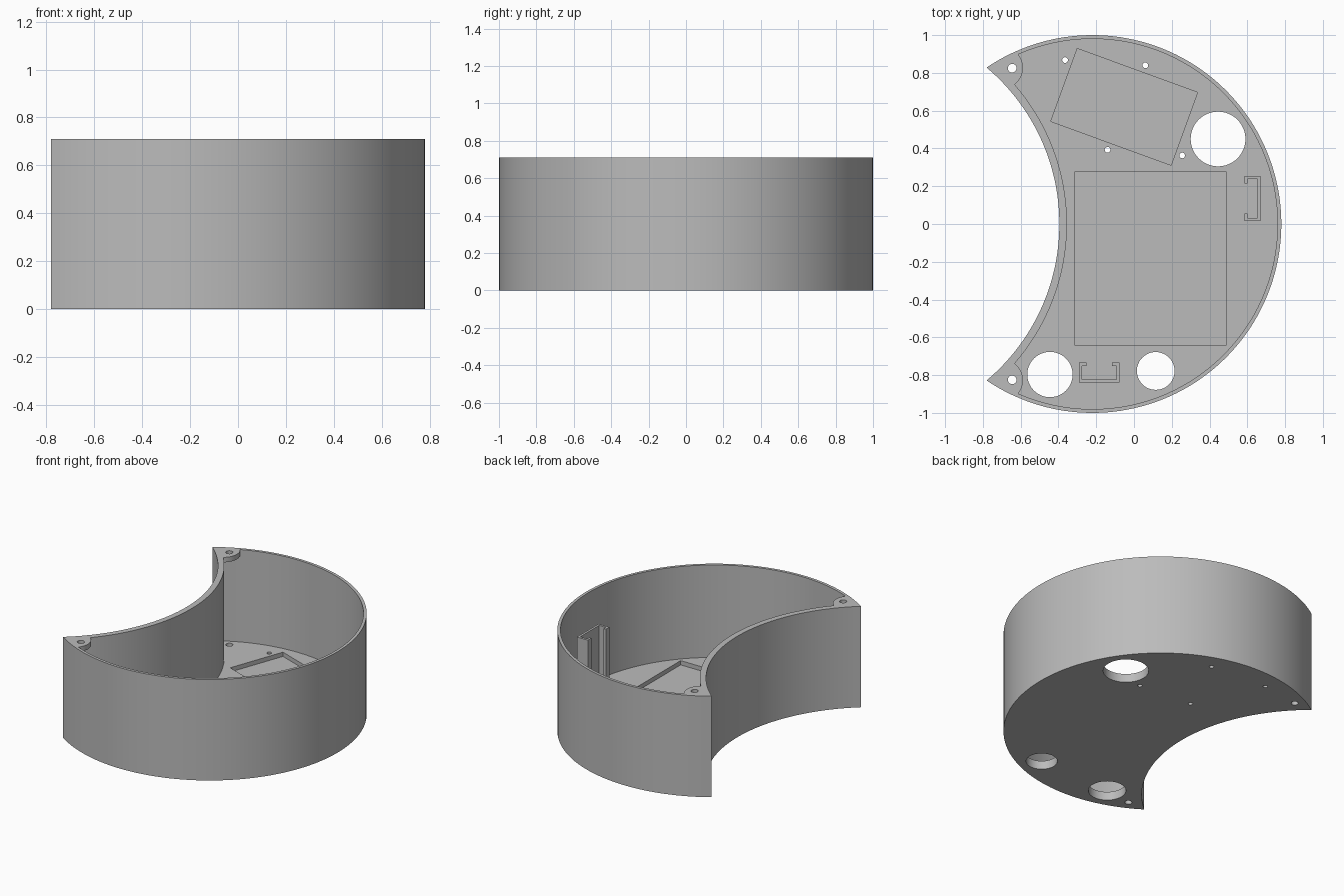
import bpy, bmesh
from math import atan2, cos, sin, sqrt, pi, radians

HEIGHT, FLOOR = 0.71, 0.06
TAB_BOTTOM, RECESS = 0.675, 0.03
OUTER_X, BITE_X = -0.22, -1.478      # centres of the round wall and the concave wall

cube = bpy.data.objects.get("Cube")
if cube:
    bpy.data.objects.remove(cube, do_unlink=True)

grey = bpy.data.materials.new("plain grey")
grey.use_nodes = True
grey.diffuse_color = (0.5, 0.5, 0.5, 1)
grey.node_tree.nodes["Principled BSDF"].inputs["Base Color"].default_value = (0.5, 0.5, 0.5, 1)


def prism(name, points, z0, z1):
    """Extrude a closed outline from z0 to z1."""
    bm = bmesh.new()
    face = bm.faces.new([bm.verts.new((x, y, z0)) for x, y in points])
    top = bmesh.ops.extrude_face_region(bm, geom=[face])["geom"]
    moved = [v for v in top if isinstance(v, bmesh.types.BMVert)]
    bmesh.ops.translate(bm, verts=moved, vec=(0, 0, z1 - z0))
    bmesh.ops.recalc_face_normals(bm, faces=bm.faces)
    mesh = bpy.data.meshes.new(name)
    bm.to_mesh(mesh)
    bm.free()
    mesh.materials.append(grey)
    obj = bpy.data.objects.new(name, mesh)
    bpy.context.collection.objects.link(obj)
    return obj


def arc(cx, cy, r, a0, a1, n):
    return [(cx + r * cos(a0 + (a1 - a0) * i / n),
             cy + r * sin(a0 + (a1 - a0) * i / n)) for i in range(n + 1)]


def circle(cx, cy, r, n=48):
    return arc(cx, cy, r, 0, 2 * pi, n)[:-1]


def crescent(big, bite):
    """Outline of a disc with a round bite taken from its -x side."""
    d = OUTER_X - BITE_X
    x = (bite ** 2 - big ** 2 - d ** 2) / (2 * d)
    y = sqrt(big ** 2 - x ** 2)
    a, b = atan2(y, x), atan2(y, x + d)
    return (arc(OUTER_X, 0, big, -a, a, 128)[:-1]
            + arc(BITE_X, 0, bite, b, -b, 64)[:-1])


def rectangle(cx, cy, w, h, angle=0):
    c, s = cos(angle), sin(angle)
    corners = [(-w / 2, -h / 2), (w / 2, -h / 2), (w / 2, h / 2), (-w / 2, h / 2)]
    return [(cx + c * x - s * y, cy + s * x + c * y) for x, y in corners]


def cut(target, cutter):
    """Subtract the cutter from the target and discard it."""
    mod = target.modifiers.new("cut", 'BOOLEAN')
    mod.operation, mod.solver, mod.object = 'DIFFERENCE', 'EXACT', cutter
    bpy.context.view_layer.objects.active = target
    bpy.ops.object.modifier_apply(modifier=mod.name)
    bpy.data.objects.remove(cutter, do_unlink=True)


# Crescent tray: solid body, hollowed below and between the screw tabs
body = prism("crescent_tray", crescent(1.0, 1.083), 0, HEIGHT)
cavity = crescent(0.98, 1.123)
mouth = prism("mouth_cutter", cavity, TAB_BOTTOM - 0.01, HEIGHT + 0.1)
for side in (1, -1):
    cut(mouth, prism("tab_keep", circle(-0.70, side * 0.828, 0.112), TAB_BOTTOM - 0.1, HEIGHT + 0.2))
cut(body, prism("cavity_cutter", cavity, FLOOR, TAB_BOTTOM))
cut(body, mouth)

# Shallow floor recesses
recesses = [rectangle(0.0875, -0.183, 0.805, 0.915),
            rectangle(-0.052, 0.62, 0.678, 0.41, radians(-20))]
for outline in recesses:
    cut(body, prism("recess_cutter", outline, FLOOR - RECESS, FLOOR + 0.05))

# Through holes: large openings, mounting holes and tip screw holes
holes = [(0.445, 0.45, 0.145), (-0.445, -0.797, 0.12), (0.115, -0.778, 0.10)]
holes += [(x, y, 0.015) for x, y in ((-0.365, 0.868), (0.06, 0.84), (-0.14, 0.393), (0.255, 0.363))]
holes += [(-0.645, side * 0.825, 0.023) for side in (1, -1)]
for x, y, r in holes:
    cut(body, prism("hole_cutter", circle(x, y, r), -0.1, HEIGHT + 0.1))


# Upright C-shaped board holders
def holder(name, cx, cy, width, depth, angle, top):
    t, lip = 0.016, 0.04
    w, d = width / 2, depth / 2
    half = [(w, -d), (w, d), (w - lip, d), (w - lip, d - t), (w - t, d - t), (w - t, t - d)]
    outline = half + [(-x, y) for x, y in reversed(half)]
    c, s = cos(angle), sin(angle)
    return prism(name, [(cx + c * x - s * y, cy + s * x + c * y) for x, y in outline],
                 FLOOR - 0.01, top)


parts = [body,
         holder("side_board_holder", 0.628, 0.135, 0.24, 0.085, pi / 2, 0.52),
         holder("front_board_holder", -0.183, -0.787, 0.215, 0.105, 0, 0.40)]

# Smooth curved walls, crisp edges
bpy.ops.object.select_all(action='DESELECT')
for obj in parts:
    obj.select_set(True)
bpy.context.view_layer.objects.active = body
bpy.ops.object.shade_smooth_by_angle(angle=radians(30))
